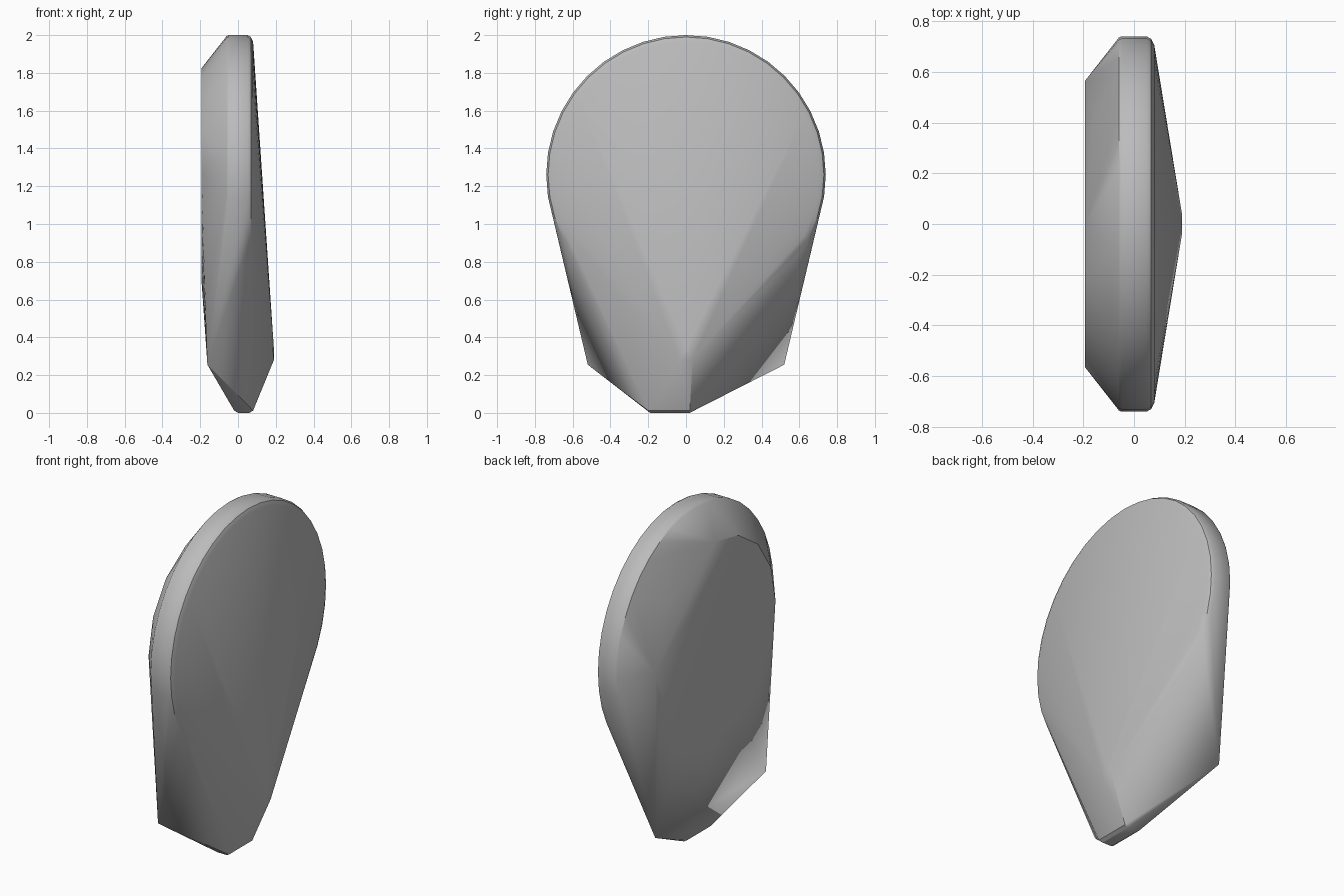
import bpy, bmesh
from math import sin, cos, tau, radians

cube = bpy.data.objects.get("Cube")
if cube:
    bpy.data.objects.remove(cube, do_unlink=True)

CENTRE_Z = 1.26


def ring(x, radius, count, keep=lambda y, z: True):
    """Points of an upright circle facing along x."""
    pts = []
    for i in range(count):
        y, z = radius * sin(tau * i / count), radius * cos(tau * i / count)
        if keep(y, z):
            pts.append((x, y, CENTRE_Z + z))
    return pts


points = []
# Rounded disc rim
for x, radius in ((-0.06, 0.735), (-0.05, 0.74), (0.05, 0.74), (0.068, 0.73), (0.08, 0.705)):
    points += ring(x, radius, 40)

# Flat raised face, with one upper quarter cut off by a chord
points += ring(-0.193, 0.565, 16, lambda y, z: not (y > 0.05 and z > 0.05))
points.append((-0.16, 0.41, 1.585))

# Lower side corners and the blunt ridge on the other face
for side in (-1, 1):
    points.append((-0.162, side * 0.52, 0.255))
    points.append((0.19, side * 0.035, 0.28))
points.append((0.19, 0, 0.34))

# Narrow foot with softened edges
for y in (-0.2, 0.02):
    points += [(-0.02, y, 0.012), (0.08, y, 0.012)]
    points += [(0.0, y * 0.95, 0), (0.06, y * 0.95, 0)]

# Wrap one tight skin around all the points
bm = bmesh.new()
for p in points:
    bm.verts.new(p)
result = bmesh.ops.convex_hull(bm, input=bm.verts)
inside = {e for e in result["geom_interior"] + result["geom_unused"]
          if isinstance(e, bmesh.types.BMVert)}
bmesh.ops.delete(bm, geom=list(inside), context="VERTS")
bmesh.ops.dissolve_limit(bm, angle_limit=radians(0.5), verts=bm.verts, edges=bm.edges)
bmesh.ops.recalc_face_normals(bm, faces=bm.faces)

mesh = bpy.data.meshes.new("tapered_shell")
bm.to_mesh(mesh)
bm.free()
shell = bpy.data.objects.new("tapered_shell", mesh)
bpy.context.collection.objects.link(shell)

# Plain grey material
grey = bpy.data.materials.new("plain grey")
grey.use_nodes = True
colour = (0.5, 0.5, 0.5, 1)
grey.diffuse_color = colour
grey.node_tree.nodes["Principled BSDF"].inputs["Base Color"].default_value = colour
mesh.materials.append(grey)

# Smooth shading with sharp creases
bpy.ops.object.select_all(action="DESELECT")
shell.select_set(True)
bpy.context.view_layer.objects.active = shell
bpy.ops.object.shade_smooth_by_angle(angle=radians(30))
